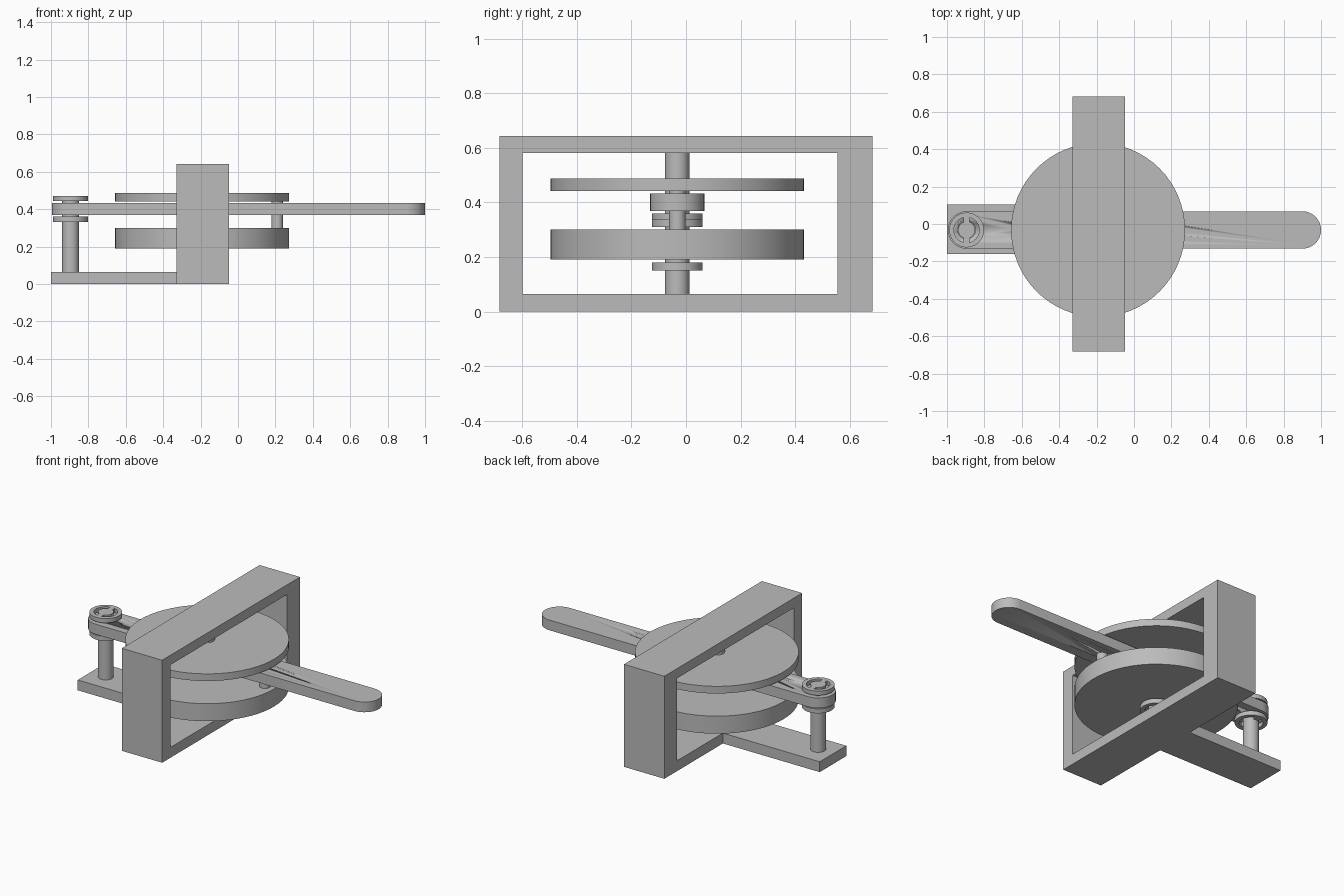
import bpy, bmesh, math

cube = bpy.data.objects.get("Cube")
if cube:
    bpy.data.objects.remove(cube, do_unlink=True)

GREY = (0.5, 0.5, 0.5, 1)
mat = bpy.data.materials.new("plain grey")
mat.use_nodes = True
mat.diffuse_color = GREY
mat.node_tree.nodes["Principled BSDF"].inputs["Base Color"].default_value = GREY

AXIS_Y = -0.032          # line shared by post, shaft and lever
POST_X, SHAFT_X, PIN_X = -0.895, -0.192, 0.21
ROD = 0.045


def finish(name, bm, smooth=True):
    bmesh.ops.recalc_face_normals(bm, faces=bm.faces)
    mesh = bpy.data.meshes.new(name)
    bm.to_mesh(mesh)
    bm.free()
    mesh.materials.append(mat)
    obj = bpy.data.objects.new(name, mesh)
    bpy.context.collection.objects.link(obj)
    bpy.ops.object.select_all(action='DESELECT')
    obj.select_set(True)
    bpy.context.view_layer.objects.active = obj
    if smooth:
        bpy.ops.object.shade_smooth_by_angle(angle=math.radians(35))
    return obj


def extrude(bm, faces, vec):
    res = bmesh.ops.extrude_face_region(bm, geom=faces)
    verts = [g for g in res["geom"] if isinstance(g, bmesh.types.BMVert)]
    bmesh.ops.translate(bm, verts=verts, vec=vec)


def circle(x, r, n=48, start=0.0, sweep=2 * math.pi, closed=True):
    steps = n if closed else n - 1
    return [(x + r * math.cos(start + sweep * i / steps),
             AXIS_Y + r * math.sin(start + sweep * i / steps)) for i in range(n)]


def stadium(x0, x1, r):
    half = math.pi / 2
    return (circle(x1, r, 17, -half, math.pi, False)
            + circle(x0, r, 17, half, math.pi, False))


def prism(name, outline, z0, z1):
    bm = bmesh.new()
    face = bm.faces.new([bm.verts.new((x, y, z0)) for x, y in outline])
    extrude(bm, [face], (0, 0, z1 - z0))
    return finish(name, bm)


def ring_faces(bm, outer, inner):
    a = [bm.verts.new(p) for p in outer]
    b = [bm.verts.new(p) for p in inner]
    n = len(a)
    return [bm.faces.new((a[i], a[(i + 1) % n], b[(i + 1) % n], b[i])) for i in range(n)]


def clip(name, x, z0, z1):
    """Retaining ring held to its rod by two short bridges."""
    bm = bmesh.new()
    outer, inner = ([(px, py, z0) for px, py in circle(x, r)] for r in (0.093, 0.068))
    extrude(bm, ring_faces(bm, outer, inner), (0, 0, z1 - z0))
    for s in (-1, 1):
        y0, y1 = AXIS_Y + s * 0.04, AXIS_Y + s * 0.07
        corners = [(x - 0.016, y0), (x + 0.016, y0), (x + 0.016, y1), (x - 0.016, y1)]
        face = bm.faces.new([bm.verts.new((px, py, z0)) for px, py in corners])
        extrude(bm, [face], (0, 0, z1 - z0))
    return finish(name, bm)


# Rectangular frame with its open window
bm = bmesh.new()
rect = lambda y0, y1, z0, z1: [(-0.328, y, z) for y, z in ((y0, z0), (y1, z0), (y1, z1), (y0, z1))]
extrude(bm, ring_faces(bm, rect(-0.683, 0.683, 0, 0.643), rect(-0.6, 0.556, 0.065, 0.582)),
        (0.28, 0, 0))
finish("frame", bm, smooth=False)

# Base arm reaching out to the post
prism("base_arm", [(-1, -0.16), (-0.328, -0.16), (-0.328, 0.103), (-1, 0.103)], 0, 0.065)

# Pivot post and its clips
prism("pivot_post", circle(POST_X, ROD), 0.06, 0.472)
clip("post_lower_clip", POST_X, 0.332, 0.36)
clip("post_upper_clip", POST_X, 0.445, 0.472)

# Discs, their shafts and clips, and the crank pin between them
prism("lower_disc", circle(SHAFT_X, 0.465, 64), 0.19, 0.3)
prism("upper_disc", circle(SHAFT_X, 0.465, 64), 0.442, 0.487)
prism("lower_shaft", circle(SHAFT_X, ROD), 0.06, 0.338)
prism("upper_shaft", circle(SHAFT_X, ROD), 0.48, 0.585)
clip("shaft_lower_clip", SHAFT_X, 0.15, 0.18)
clip("shaft_upper_clip", SHAFT_X, 0.31, 0.338)
prism("crank_pin", circle(PIN_X, 0.031, 32), 0.295, 0.445)

# Slotted lever with a pivot hole
lever = prism("lever", stadium(POST_X, 0.9, 0.1), 0.368, 0.432)
cutters = [prism("slot_cutter", stadium(-0.6, PIN_X, 0.033), 0.3, 0.5),
           prism("hole_cutter", circle(POST_X, ROD + 0.002), 0.3, 0.5)]
bpy.context.view_layer.objects.active = lever
for cutter in cutters:
    cutter.hide_render = True
    mod = lever.modifiers.new("cut", 'BOOLEAN')
    mod.operation = 'DIFFERENCE'
    mod.solver = 'EXACT'
    mod.object = cutter
    bpy.ops.object.modifier_apply(modifier=mod.name)
    bpy.data.objects.remove(cutter, do_unlink=True)
